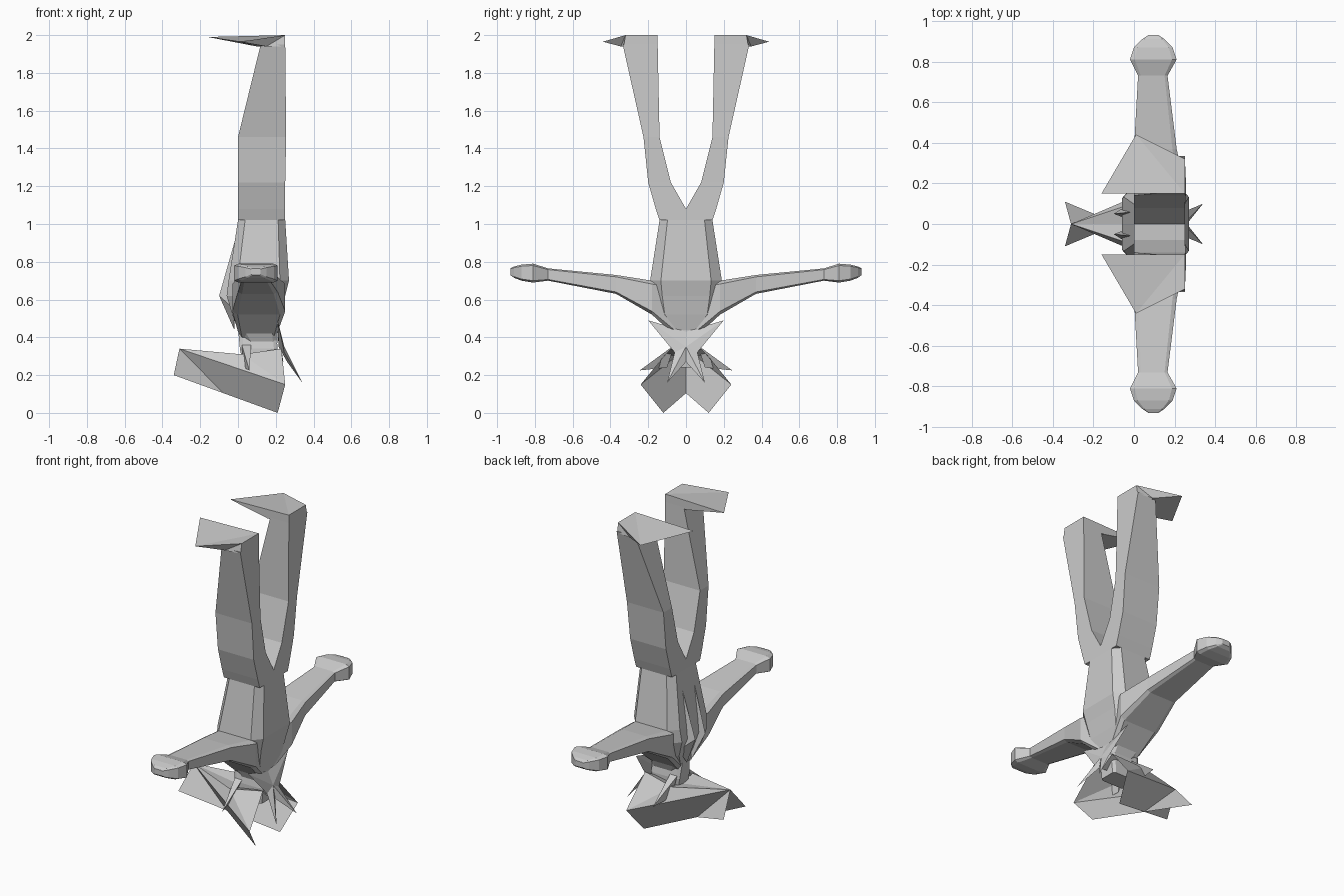
import bpy, bmesh


def finish(name, bm, mirror=False):
    bmesh.ops.recalc_face_normals(bm, faces=bm.faces)
    me = bpy.data.meshes.new(name)
    bm.to_mesh(me)
    bm.free()
    ob = bpy.data.objects.new(name, me)
    bpy.context.collection.objects.link(ob)
    if mirror:
        m = ob.modifiers.new("Mirror", 'MIRROR')
        m.use_axis = (False, True, False)
        m.use_mirror_merge = False
    return ob


def facets(name, pts, faces, mirror=False):
    bm = bmesh.new()
    vs = [bm.verts.new(p) for p in pts]
    for f in faces:
        bm.faces.new([vs[i] for i in f])
    return finish(name, bm, mirror)


def loft(name, rings, along_y=False, cut=0.1, mirror=False):
    """Chamfered box sections: (station, x0, x1, b0, b1), b is y or z."""
    bm = bmesh.new()
    loops = []
    for t, x0, x1, b0, b1 in rings:
        cx, cb = (x1 - x0) * cut, (b1 - b0) * cut
        sec = [(x0 + cx, b0), (x1 - cx, b0), (x1, b0 + cb), (x1, b1 - cb),
               (x1 - cx, b1), (x0 + cx, b1), (x0, b1 - cb), (x0, b0 + cb)]
        if cut == 0:
            sec = [(x0, b0), (x1, b0), (x1, b1), (x0, b1)]
        loops.append([bm.verts.new((x, t, b) if along_y else (x, b, t)) for x, b in sec])
    n = len(loops[0])
    for a, b in zip(loops, loops[1:]):
        for i in range(n):
            j = (i + 1) % n
            bm.faces.new((a[i], a[j], b[j], b[i]))
    bm.faces.new(loops[0])
    bm.faces.new(loops[-1])
    return finish(name, bm, mirror)


# Torso, upside down: neck end low, hips high
loft("torso", [
    (0.37, 0.05, 0.21, -0.05, 0.05),
    (0.44, 0.00, 0.21, -0.08, 0.08),
    (0.52, -0.03, 0.23, -0.16, 0.16),
    (0.62, -0.06, 0.25, -0.18, 0.18),
    (0.70, -0.05, 0.27, -0.19, 0.19),
    (1.02, 0.00, 0.25, -0.14, 0.14)], cut=0.15)

# Legs
loft("leg", [
    (1.02, 0.00, 0.25, 0.00, 0.14),
    (1.08, 0.00, 0.25, 0.00, 0.16),
    (1.22, 0.00, 0.25, 0.08, 0.20),
    (1.46, 0.00, 0.255, 0.14, 0.225),
    (1.95, 0.12, 0.25, 0.15, 0.335)], cut=0, mirror=True)

# Feet: flat soles facing up, toes towards -x
facets("foot", [
    (0.25, 0.15, 2.0), (0.25, 0.32, 2.0), (0.01, 0.44, 1.965), (-0.16, 0.15, 1.99),
    (0.25, 0.15, 1.94), (0.25, 0.33, 1.94), (0.15, 0.345, 1.94), (0.10, 0.15, 1.94)],
    [(0, 1, 2), (0, 2, 3), (0, 4, 5, 1), (1, 5, 6), (1, 6, 2), (2, 6, 7), (2, 7, 3),
     (3, 7, 4), (3, 4, 0)], mirror=True)

# Arms with mitten-like rounded hands
loft("arm", [
    (0.05, 0.00, 0.21, 0.40, 0.69),
    (0.18, -0.03, 0.25, 0.52, 0.70),
    (0.37, 0.00, 0.21, 0.63, 0.73),
    (0.73, 0.02, 0.165, 0.70, 0.765)], along_y=True, mirror=True)
loft("hand", [
    (0.73, 0.02, 0.165, 0.70, 0.765),
    (0.81, -0.02, 0.21, 0.69, 0.79),
    (0.87, 0.00, 0.19, 0.70, 0.785),
    (0.91, 0.04, 0.15, 0.715, 0.775),
    (0.93, 0.07, 0.12, 0.73, 0.765)], along_y=True, mirror=True)

# Neck and chest lapels
loft("neck", [
    (0.24, 0.03, 0.20, -0.06, 0.06),
    (0.34, 0.01, 0.21, -0.06, 0.06),
    (0.45, 0.00, 0.20, -0.04, 0.04)])
facets("lapel", [(-0.10, 0.05, 0.62), (-0.02, 0.02, 0.44), (-0.02, 0.10, 0.55), (0.0, 0.06, 0.97)],
       [(0, 1, 2), (0, 2, 3), (0, 3, 1), (1, 3, 2)], mirror=True)

# Two hair blades that cross each other under the head
facets("hair_blade", [(-0.31, 0.00, 0.34), (-0.34, -0.11, 0.20), (0.21, 0.12, 0.0),
                      (0.25, 0.24, 0.15)], [(0, 1, 2, 3)], mirror=True)

# Faceted head cover above the blades
facets("head", [
    (-0.31, 0.00, 0.34), (0.25, 0.24, 0.15), (0.02, 0.11, 0.31),
    (0.23, 0.08, 0.34), (0.24, 0.00, 0.27), (0.02, 0.00, 0.29)],
    [(0, 1, 2), (2, 1, 3), (0, 2, 5), (5, 2, 3, 4)], mirror=True)

# Pointed ears
facets("ear", [(0.02, 0.06, 0.36), (0.07, 0.06, 0.36), (0.03, 0.10, 0.24), (0.06, 0.245, 0.225)],
       [(0, 1, 3), (1, 2, 3), (2, 0, 3), (0, 2, 1)], mirror=True)

# Flat knotted bow at the back of the head
facets("back_bow", [
    (0.21, 0.0, 0.43), (0.21, 0.20, 0.49), (0.245, 0.06, 0.32), (0.34, 0.10, 0.16),
    (0.26, 0.0, 0.27), (0.245, 0.0, 0.35), (0.215, 0.0, 0.35)],
    [(5, 0, 1), (5, 1, 2), (5, 2, 3), (5, 3, 4), (6, 1, 0), (6, 2, 1), (6, 3, 2), (6, 4, 3)],
    mirror=True)
